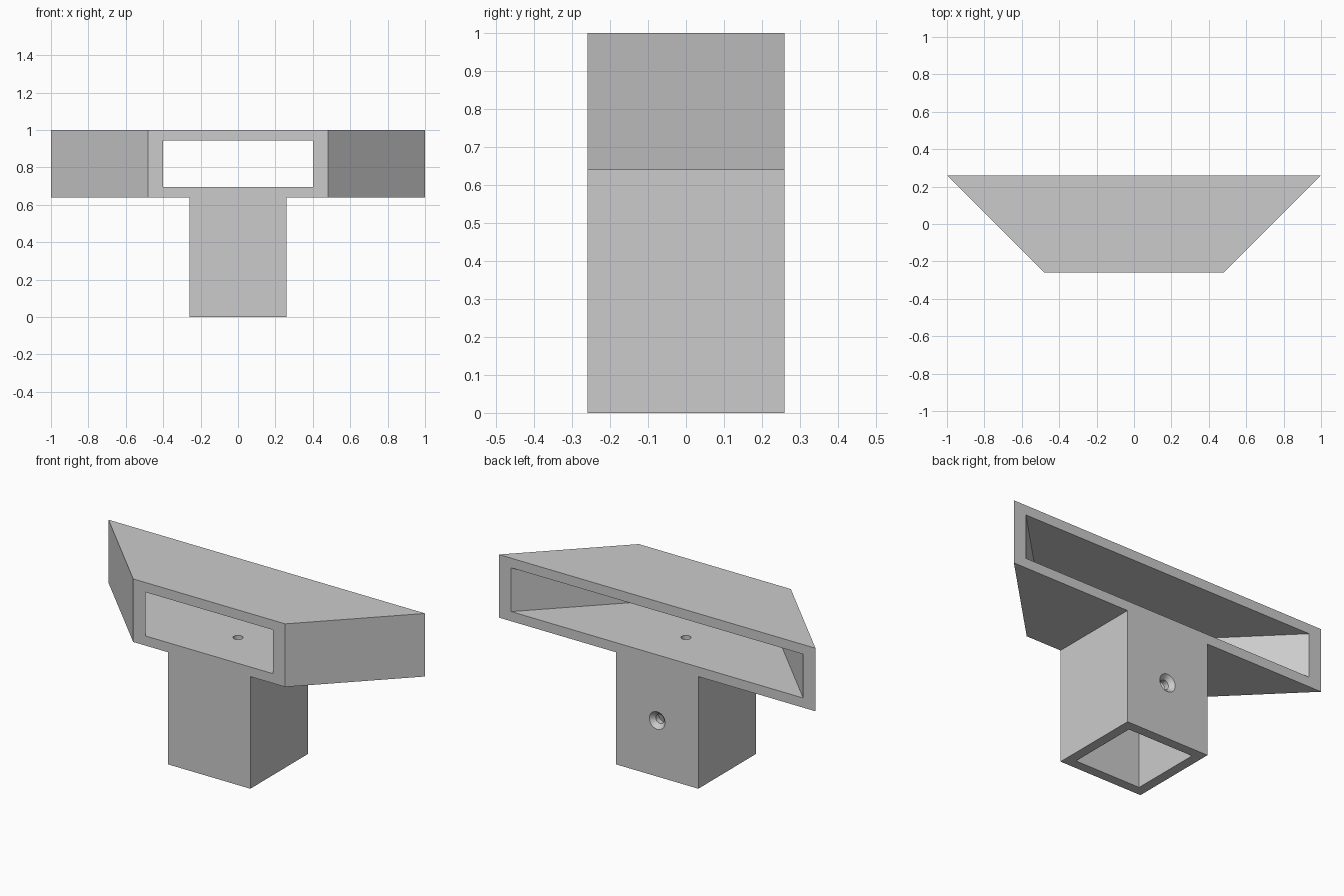
import bpy, bmesh, math

if "Cube" in bpy.data.objects:
    bpy.data.objects.remove(bpy.data.objects["Cube"])

WALL = 0.055          # wall thickness
H = 0.26              # half depth of the bracket
Z_ARM = 0.64          # underside of the sleeve
SLANT = WALL * math.sqrt(2)   # wall measured along x on the 45 degree ends


def make(name, bm):
    bmesh.ops.recalc_face_normals(bm, faces=bm.faces)
    me = bpy.data.meshes.new(name)
    bm.to_mesh(me)
    bm.free()
    ob = bpy.data.objects.new(name, me)
    bpy.context.collection.objects.link(ob)
    return ob


def prism(name, outline, z0, z1):
    """Extrude an xy outline from z0 to z1."""
    bm = bmesh.new()
    face = bm.faces.new([bm.verts.new((x, y, z0)) for x, y in outline])
    ext = bmesh.ops.extrude_face_region(bm, geom=[face])
    verts = [v for v in ext["geom"] if isinstance(v, bmesh.types.BMVert)]
    bmesh.ops.translate(bm, verts=verts, vec=(0, 0, z1 - z0))
    return make(name, bm)


def trapezoid(y, inset):
    """Outline with 45 degree ends, reaching from -y to y."""
    a, b = 0.74 - y - inset, 0.74 + y - inset
    return [(-a, -y), (a, -y), (b, y), (-b, y)]


def square(h):
    return [(-h, -h), (h, -h), (h, h), (-h, h)]


def cone(name, r1, r2, depth, loc, rot=(0, 0, 0)):
    bm = bmesh.new()
    bmesh.ops.create_cone(bm, cap_ends=True, segments=32,
                          radius1=r1, radius2=r2, depth=depth)
    ob = make(name, bm)
    ob.location, ob.rotation_euler = loc, rot
    return ob


def combine(target, other, operation):
    """Apply a boolean and discard the helper."""
    bpy.context.view_layer.update()
    mod = target.modifiers.new("bool", "BOOLEAN")
    mod.operation, mod.object, mod.solver = operation, other, "EXACT"
    bpy.context.view_layer.objects.active = target
    bpy.ops.object.modifier_apply(modifier=mod.name)
    bpy.data.objects.remove(other)


# Solid body: mitred sleeve on a square post
bracket = prism("post_bracket", trapezoid(H, 0), Z_ARM, 1.0)
combine(bracket, prism("post", square(H), 0, Z_ARM + 0.02), "UNION")

# Rectangular channel through the sleeve and socket up into the post
combine(bracket, prism("channel", trapezoid(0.3, SLANT), Z_ARM + WALL, 1 - WALL), "DIFFERENCE")
combine(bracket, prism("socket", square(H - WALL), -0.1, Z_ARM), "DIFFERENCE")

# Screw hole in the sleeve floor
combine(bracket, cone("floor_hole", 0.026, 0.026, 0.15, (0, 0, Z_ARM + WALL / 2)), "DIFFERENCE")

# Countersunk screw hole in the back of the post
back = (math.radians(-90), 0, 0)   # cone axis along +y
combine(bracket, cone("back_hole", 0.026, 0.026, 0.15, (0, H - WALL / 2, 0.32), back), "DIFFERENCE")
combine(bracket, cone("countersink", 0.024, 0.054, 0.03, (0, H - 0.011, 0.32), back), "DIFFERENCE")

# Single grey colour
grey = bpy.data.materials.new("light grey")
grey.diffuse_color = (0.6, 0.6, 0.6, 1)
grey.use_nodes = True
grey.node_tree.nodes["Principled BSDF"].inputs["Base Color"].default_value = grey.diffuse_color
bracket.data.materials.clear()
bracket.data.materials.append(grey)
for p in bracket.data.polygons:
    p.material_index = 0
